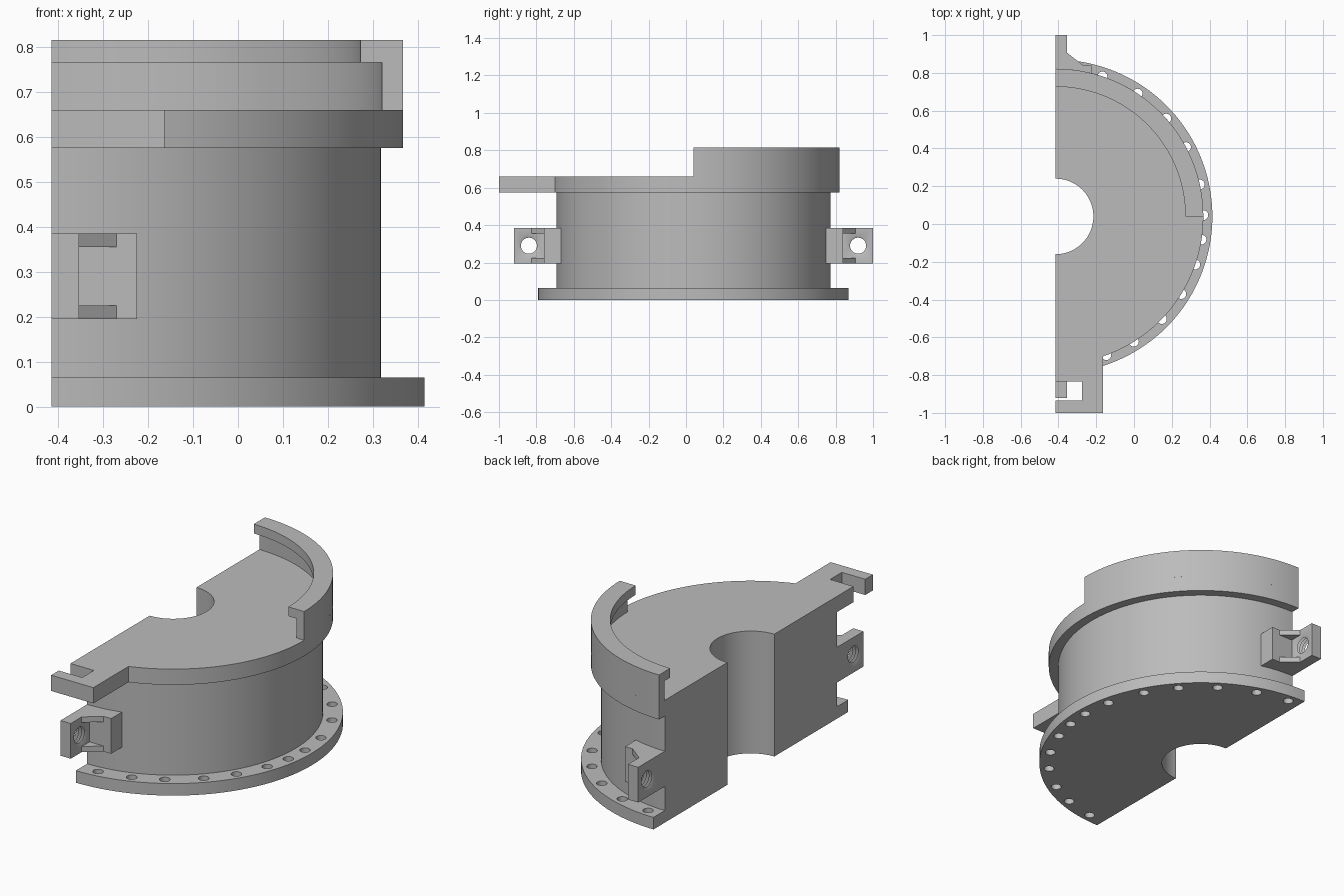
import bpy, bmesh
from math import sin, cos, radians, acos, degrees, pi

cube = bpy.data.objects.get("Cube")
if cube:
    bpy.data.objects.remove(cube, do_unlink=True)

grey = bpy.data.materials.new("plain_grey")
grey.use_nodes = True
grey.diffuse_color = (0.5, 0.5, 0.5, 1)
grey.node_tree.nodes["Principled BSDF"].inputs["Base Color"].default_value = (0.5, 0.5, 0.5, 1)

CUT_X, MID_Y = -0.415, 0.04          # flat cut plane and centre of all arcs
R_FLANGE, R_BODY, R_TOP, R_BORE = 0.83, 0.733, 0.782, 0.2
Z_FLANGE, Z_DISC, Z_DECK = 0.065, 0.575, 0.66


def polar(r, deg):
    return CUT_X + r * cos(radians(deg)), MID_Y + r * sin(radians(deg))


def arc(r, start, end, steps=72):
    return [polar(r, start + (end - start) * i / steps) for i in range(steps + 1)]


def loft(name, rings):
    """Closed solid through rings of equal point count, capped at both ends."""
    bm = bmesh.new()
    loops = [[bm.verts.new(p) for p in ring] for ring in rings]
    n = len(loops[0])
    for a, b in zip(loops, loops[1:]):
        for i in range(n):
            j = (i + 1) % n
            bm.faces.new((a[i], a[j], b[j], b[i]))
    bm.faces.new(loops[0])
    bm.faces.new(loops[-1])
    bmesh.ops.recalc_face_normals(bm, faces=bm.faces)
    mesh = bpy.data.meshes.new(name)
    bm.to_mesh(mesh)
    bm.free()
    mesh.materials.append(grey)
    obj = bpy.data.objects.new(name, mesh)
    bpy.context.collection.objects.link(obj)
    return obj


def prism(name, outline, z0, z1):
    return loft(name, [[(x, y, z) for x, y in outline] for z in (z0, z1)])


def select_only(obj):
    bpy.ops.object.select_all(action='DESELECT')
    obj.select_set(True)
    bpy.context.view_layer.objects.active = obj


def cut(obj, cutter):
    cutter.hide_render = True
    mod = obj.modifiers.new("cut", 'BOOLEAN')
    mod.operation, mod.solver, mod.object = 'DIFFERENCE', 'EXACT', cutter
    select_only(obj)
    bpy.ops.object.modifier_apply(modifier=mod.name)
    bpy.data.objects.remove(cutter, do_unlink=True)


bore = arc(R_BORE, -90, 90, 40)
parts = []

# Bolted base flange
flange = prism("base_flange", arc(R_FLANGE, 90, -90) + bore, 0, Z_FLANGE)
for deg in (85, 71.5, 56.3, 41.5, 28, 12.5, 0.5, -9, -19, -31.7, -44, -58, -70, -83):
    cx, cy = polar(R_TOP, deg)
    ring = [(cx + 0.026 * cos(i * pi / 10), cy + 0.026 * sin(i * pi / 10)) for i in range(20)]
    cut(flange, prism("bolt_hole_cutter", ring, -0.05, 0.1))
parts.append(flange)

# Half-round body
parts.append(prism("half_body", arc(R_BODY, 90, -90) + bore, Z_FLANGE, Z_DISC))

# Upper disc with the hooked latch arm in the same outline
ARM_X, HOOK_X = -0.163, -0.275
arm_angle = -degrees(acos((ARM_X - CUT_X) / R_TOP))
hook = [(ARM_X, -1), (CUT_X, -1), (CUT_X, -0.935), (HOOK_X, -0.935),
        (HOOK_X, -0.835), (CUT_X, -0.835)]
parts.append(prism("upper_disc_and_hook", arc(R_TOP, 90, arm_angle) + hook + bore, Z_DISC, Z_DECK))

# Quarter rim with an overhanging lip
section = [(R_TOP, Z_DECK), (R_TOP, 0.815), (0.687, 0.815),
           (0.687, 0.765), (0.735, 0.765), (0.735, Z_DECK)]
parts.append(loft("quarter_rim", [[(*polar(r, 90 * k / 36), z) for r, z in section]
                                  for k in range(37)]))

# Clamping lugs, mirrored front and back
PLATE_X, BLOCK_X, LUG_Z0, LUG_Z1, WEB = -0.354, -0.225, 0.195, 0.385, 0.03
for side, s in (("front", -1), ("rear", 1)):
    def lug_outline(points):
        return [(x, MID_Y + s * d) for x, d in points]

    block = lug_outline([(CUT_X, 0.7), (BLOCK_X, 0.7), (BLOCK_X, 0.8), (CUT_X, 0.8)])
    parts.append(prism(side + "_lug_block", block, LUG_Z0, LUG_Z1))

    plate = prism(side + "_lug_plate", lug_outline(
        [(CUT_X, 0.8), (PLATE_X, 0.8), (PLATE_X, 0.96), (CUT_X, 0.96)]), LUG_Z0, LUG_Z1)
    # Threaded hole: ridged bore along x
    turns, rings = 8, []
    for k in range(turns + 1):
        x = CUT_X - 0.002 + (PLATE_X - CUT_X + 0.004) * k / turns
        r = 0.043 if k % 2 else 0.063
        rings.append([(x, MID_Y + s * 0.88 + r * cos(i * pi / 16), 0.29 + r * sin(i * pi / 16))
                      for i in range(32)])
    cut(plate, loft("thread_cutter", rings))
    parts.append(plate)

    gusset = lug_outline([(PLATE_X, 0.8), (-0.27, 0.8), (PLATE_X, 0.867)])
    for level, z in (("lower", LUG_Z0), ("upper", LUG_Z1 - WEB)):
        parts.append(prism(f"{side}_{level}_gusset", gusset, z, z + WEB))

# Smooth curved walls, crisp edges
for part in parts:
    select_only(part)
    bpy.ops.object.shade_smooth_by_angle(angle=radians(25))
